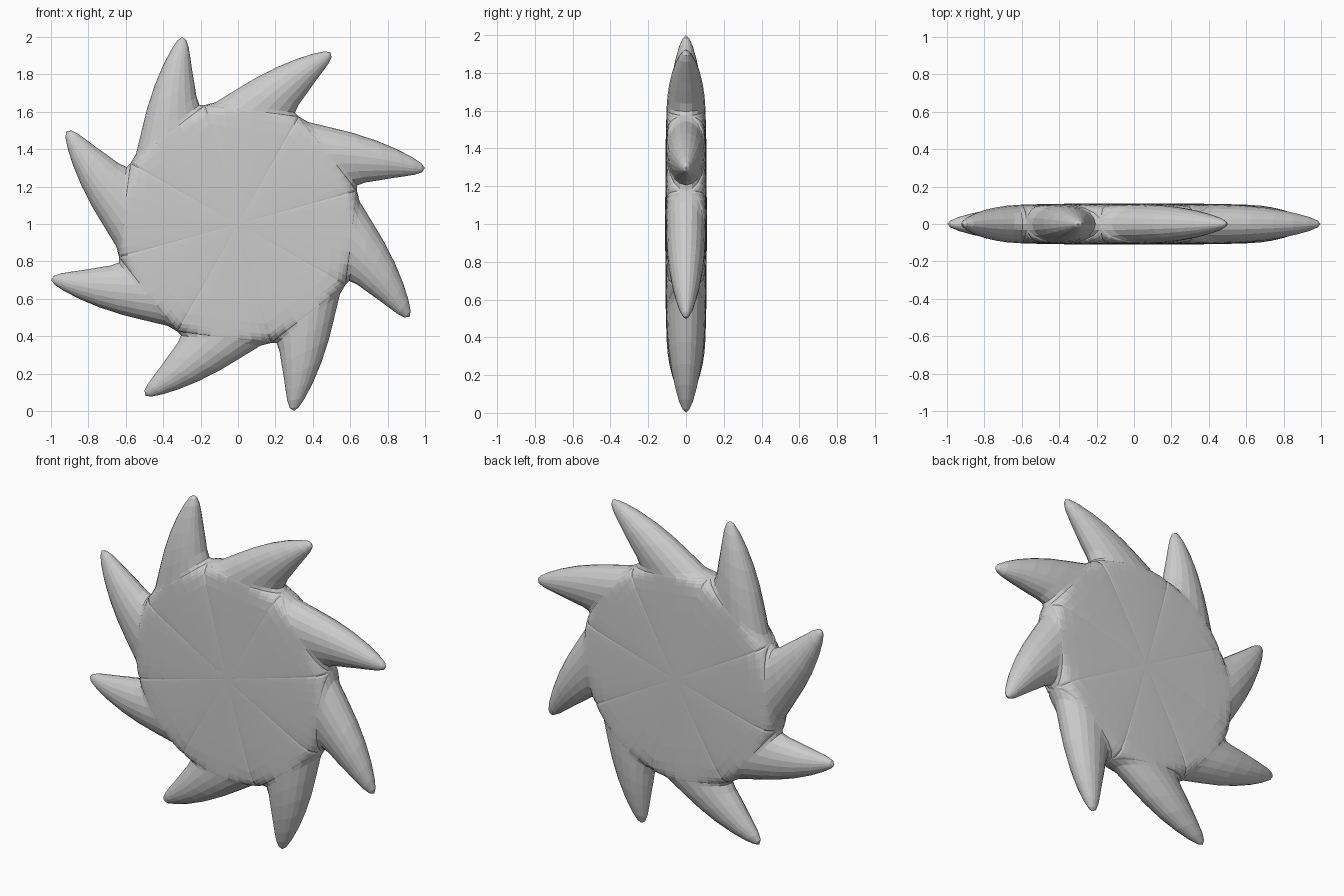
import bpy, bmesh
from math import sin, cos, pi, radians
from mathutils import Vector, Matrix

if "Cube" in bpy.data.objects:
    bpy.data.objects.remove(bpy.data.objects["Cube"])

ARMS, SEG = 8, 10
# rows along one horn: upper edge (x, z), lower edge (x, z), half thickness
ROWS = [
    ((.325, .575), (.636, .177), .103),
    ((.375, .545), (.637, .206), .102),
    ((.50, .515), (.68, .222), .098),
    ((.62, .485), (.75, .233), .089),
    ((.74, .446), (.82, .245), .075),
    ((.85, .400), (.89, .255), .056),
    ((.93, .358), (.947, .264), .037),
    ((.98, .325), (.984, .277), .018),
]
TIP = (.999, .30)
# core rows: scale toward the centre, valley half thickness, ridge half thickness
CORE = [(.2, .109, .110), (.45, .107, .109), (.68, .104, .108), (.84, .100, .106)]
CORE += [(1 - .11 * (1 - sin(a)), .094 * cos(a), .105 - .002 * sin(a))
         for a in (radians(d) for d in (20, 40, 60, 76))]


def section(upper, lower, valley, ridge, side):
    """Elliptical bulge across the arm, from upper edge to lower edge."""
    a, b = Vector(upper), Vector(lower)
    pts = []
    for i in range(SEG + 1):
        t = pi * i / SEG
        p = a.lerp(b, (1 - cos(t)) / 2)
        pts.append((p.x, side * (valley + (ridge - valley) * sin(t)), p.y))
    return pts


bm = bmesh.new()
for arm in range(ARMS):
    rot = Matrix.Rotation(2 * pi * arm / ARMS, 4, 'Y')
    for side in (-1, 1):
        a, b = Vector(ROWS[0][0]), Vector(ROWS[0][1])
        rows = [section(a * k, b * k, v, r, side) for k, v, r in CORE]
        rows += [section(u, l, 0, h, side) for u, l, h in ROWS]
        grid = [[bm.verts.new(rot @ Vector(p)) for p in row] for row in rows]
        centre = bm.verts.new((0, side * .11, 0))
        tip = bm.verts.new(rot @ Vector((TIP[0], 0, TIP[1])))
        for i in range(SEG):
            bm.faces.new((centre, grid[0][i], grid[0][i + 1]))
            bm.faces.new((tip, grid[-1][i + 1], grid[-1][i]))
            for r0, r1 in zip(grid, grid[1:]):
                bm.faces.new((r0[i], r1[i], r1[i + 1], r0[i + 1]))

# weld the sectors and both halves into one skin
bmesh.ops.remove_doubles(bm, verts=bm.verts, dist=.0005)
bmesh.ops.recalc_face_normals(bm, faces=bm.faces)
mesh = bpy.data.meshes.new("curved_star")
bm.to_mesh(mesh)
bm.free()
star = bpy.data.objects.new("curved_star", mesh)
bpy.context.collection.objects.link(star)
star.location.z = 1
mesh.transform(Matrix.Translation((0, 0, 0)))
